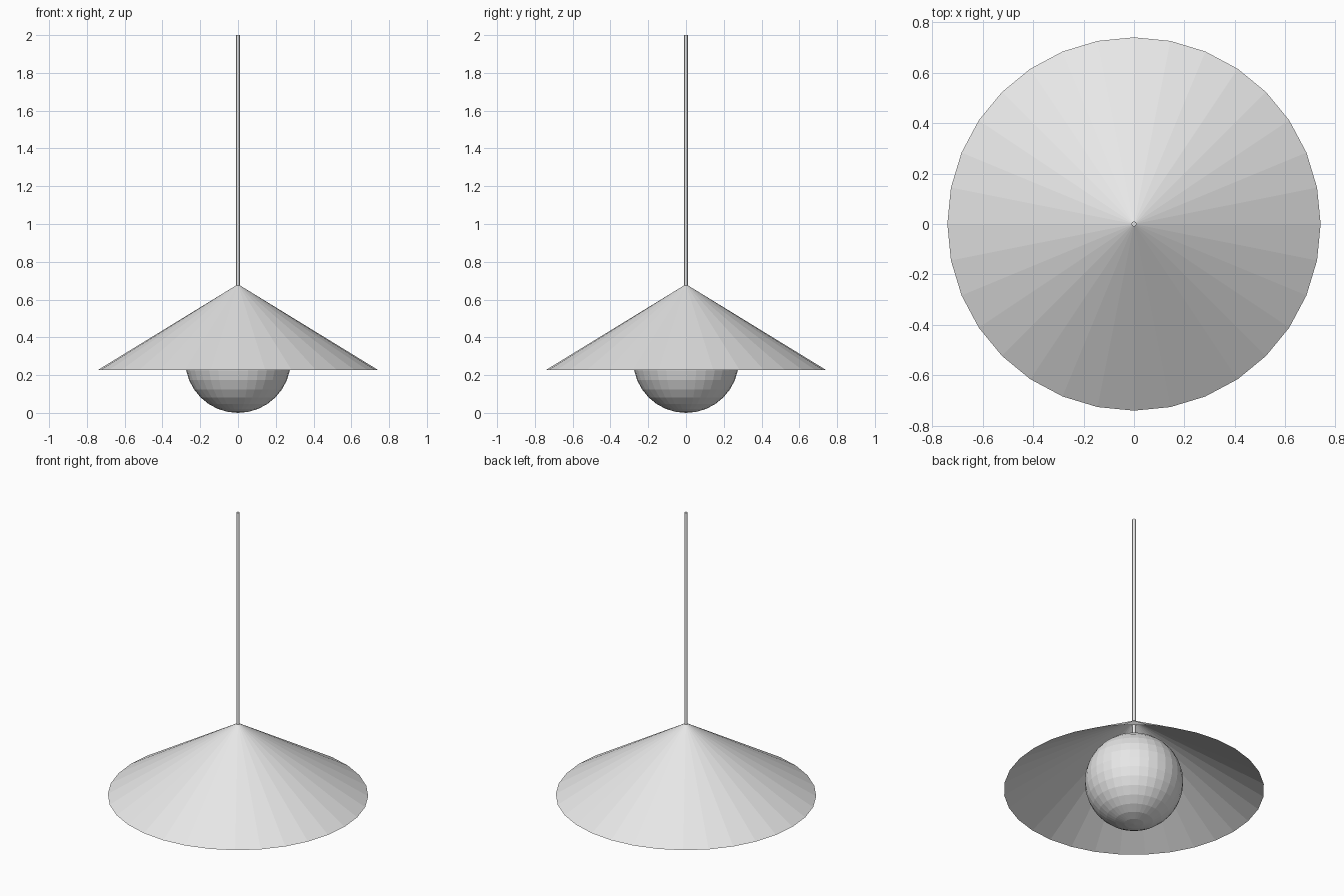
import bpy

cube = bpy.data.objects.get("Cube")
if cube:
    bpy.data.objects.remove(cube, do_unlink=True)

# One plain grey for the whole lamp
GREY = (0.8, 0.8, 0.8, 1.0)
grey = bpy.data.materials.new("light_grey")
grey.use_nodes = True
grey.diffuse_color = GREY
grey.node_tree.nodes["Principled BSDF"].inputs["Base Color"].default_value = GREY

SIDES = 32
ROD_R = 0.01
BULB_R = 0.28
RIM_R, RIM_Z, APEX_Z = 0.74, 0.228, 0.675
TOP_Z = 2.0


def finish(name):
    ob = bpy.context.object
    ob.name = ob.data.name = name
    ob.data.materials.append(grey)
    return ob


# Round faceted bulb
bpy.ops.mesh.primitive_uv_sphere_add(
    segments=SIDES, ring_count=SIDES // 2, radius=BULB_R, location=(0, 0, BULB_R))
finish("bulb")

# Open conical shade, closed around the rod at the apex
bpy.ops.mesh.primitive_cone_add(
    vertices=SIDES, radius1=RIM_R, radius2=ROD_R, depth=APEX_Z - RIM_Z,
    end_fill_type='NOTHING', location=(0, 0, (RIM_Z + APEX_Z) / 2))
finish("shade")

# Thin hanging rod, from inside the bulb up to the ceiling end
rod_bottom = BULB_R * 1.95
bpy.ops.mesh.primitive_cylinder_add(
    vertices=SIDES // 2, radius=ROD_R, depth=TOP_Z - rod_bottom,
    location=(0, 0, (TOP_Z + rod_bottom) / 2))
finish("hanging_rod")
